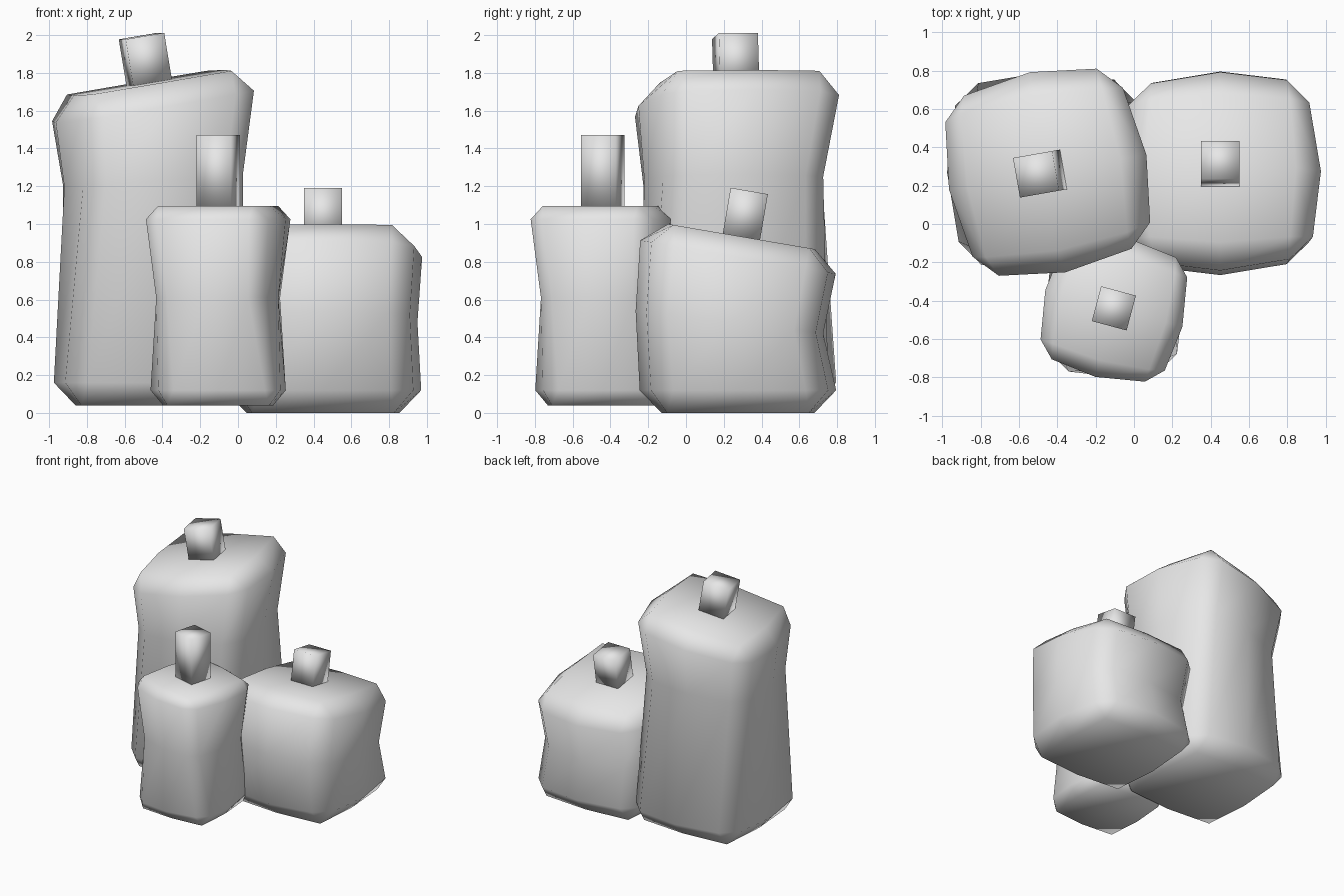
import bpy, bmesh
from math import radians
from mathutils import Matrix, Vector

cube = bpy.data.objects.get("Cube")
if cube:
    bpy.data.objects.remove(cube, do_unlink=True)

wax = bpy.data.materials.new("pale_grey")
wax.use_nodes = True
wax.diffuse_color = (0.8, 0.8, 0.8, 1)
wax.node_tree.nodes["Principled BSDF"].inputs["Base Color"].default_value = (0.8, 0.8, 0.8, 1)


def finish(name, bm):
    bmesh.ops.remove_doubles(bm, verts=bm.verts, dist=0.0005)
    bmesh.ops.recalc_face_normals(bm, faces=bm.faces)
    for f in bm.faces:
        f.smooth = True
    mesh = bpy.data.meshes.new(name)
    bm.to_mesh(mesh)
    bm.free()
    mesh.materials.append(wax)
    bpy.context.collection.objects.link(bpy.data.objects.new(name, mesh))


def outline(r, cap):
    """Square with bowed sides; chamfered corners on the body, plain ones on the caps."""
    if cap:
        quarter = [(r * 1.08, 0), (r, r), (r, r)]
    else:
        quarter = [(r, 0), (r * 0.885, r * 0.69), (r * 0.66, r * 0.92)]
    return [Matrix.Rotation(radians(90 * k), 3, "Z") @ Vector((x, y, 0))
            for k in range(4) for x, y in quarter]


def candle(name, centre, rings, twist, tilt, wick):
    """rings: (height, radius, is cap, amount of twist, amount of tilt, lift, y shift)"""
    bm = bmesh.new()
    loops = []
    for z, r, cap, turn, lean, lift, shift in rings:
        m = (Matrix.Translation((centre[0], centre[1] + shift, z))
             @ Matrix.Rotation(radians(twist * turn), 4, "Z")
             @ Matrix.Rotation(radians(tilt[0] * lean), 4, "X")
             @ Matrix.Rotation(radians(tilt[1] * lean), 4, "Y")
             @ Matrix.Translation((0, 0, lift)))
        loops.append([bm.verts.new(m @ p) for p in outline(r, cap)])
    for low, high in zip(loops, loops[1:]):
        for i in range(12):
            j = (i + 1) % 12
            bm.faces.new((low[i], low[j], high[j], high[i]))
    ends = [bm.faces.new(loops[0][::-1]), bm.faces.new(loops[-1])]
    bmesh.ops.poke(bm, faces=ends)
    finish(name, bm)

    # Square wick standing on the tilted top
    half, height = wick
    bm = bmesh.new()
    place = (m @ Matrix.Translation((0, 0, height / 2))
             @ Matrix.Diagonal((2 * half, 2 * half, height, 1)))
    bmesh.ops.create_cube(bm, size=1, matrix=place)
    finish(name + "_wick", bm)


# Tall candle at the back right
candle("tall_candle", (-0.45, 0.27), [
    (0.04, 0.38, True, 0, 0, 0, 0),
    (0.16, 0.525, False, 0, 0, 0, 0),
    (1.23, 0.475, False, 0.8, 0.4, 0, -0.02),
    (1.625, 0.53, False, 1, 1, 0, 0),
    (1.625, 0.38, True, 1, 1, 0.125, 0)], 10, (0, -9.5), (0.105, 0.25))

# Short candle at the back left
candle("short_candle", (0.45, 0.275), [
    (0, 0.375, True, 0, 0, 0, 0),
    (0.12, 0.52, False, 0, 0, 0, 0),
    (0.48, 0.5, False, 0, 0.7, 0, -0.045),
    (0.825, 0.525, False, 0, 1, 0, 0),
    (0.825, 0.365, True, 0, 1, 0.11, 0)], 0, (-9.7, 0), (0.1, 0.245))

# Narrow candle in front
candle("narrow_candle", (-0.105, -0.44), [
    (0.04, 0.27, True, 0, 0, 0, 0),
    (0.12, 0.358, False, 0, 0, 0, 0),
    (0.61, 0.325, False, 0.8, 0, 0, 0),
    (1.025, 0.37, False, 1, 0, 0, 0),
    (1.025, 0.26, True, 1, 0, 0.07, 0)], -15, (0, 0), (0.094, 0.375))
